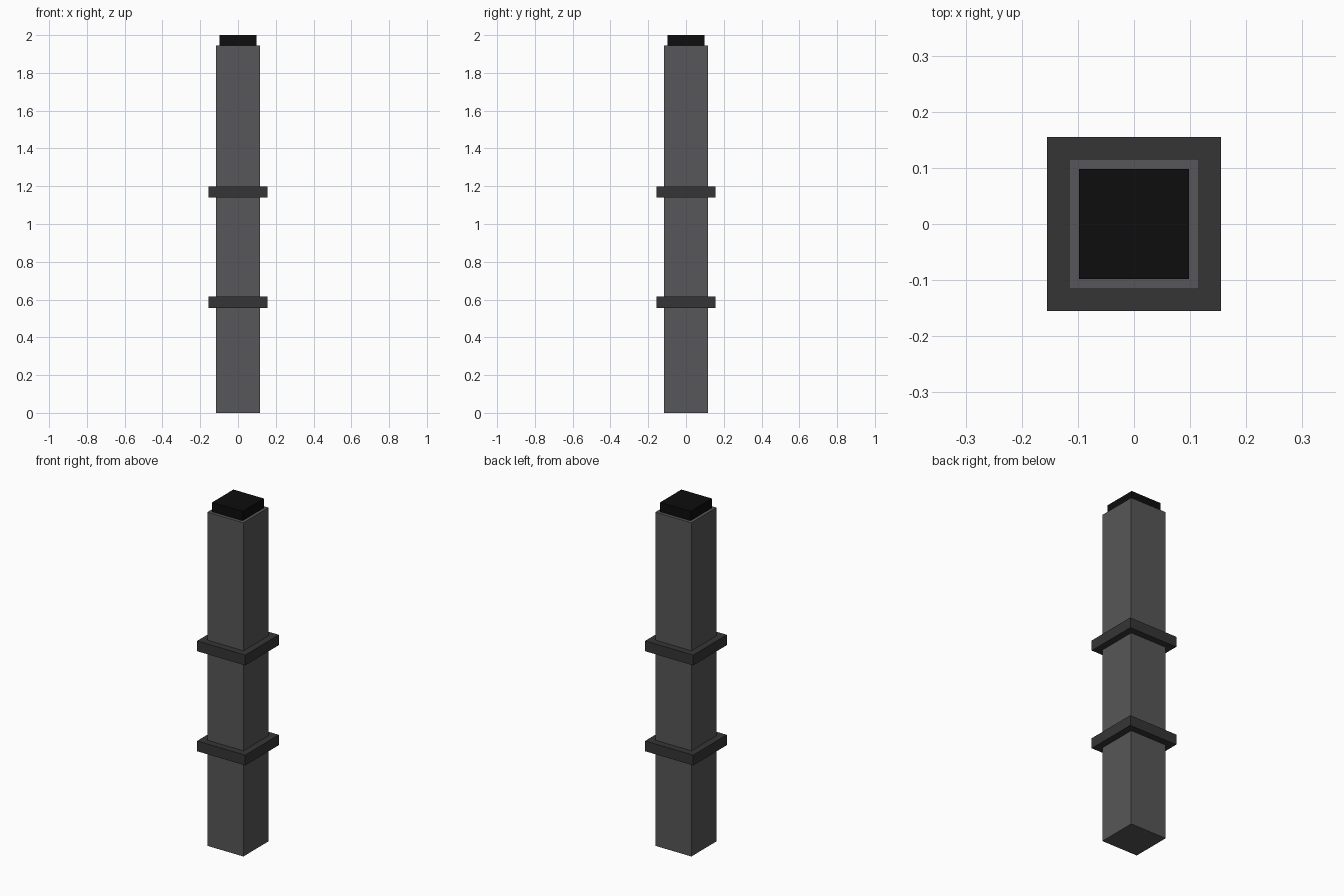
import bpy
import bmesh
from mathutils import Matrix, Vector

default_cube = bpy.data.objects.get("Cube")
if default_cube:
    bpy.data.objects.remove(default_cube, do_unlink=True)


def make_material(name, color):
    mat = bpy.data.materials.new(name)
    mat.use_nodes = True
    mat.diffuse_color = color
    mat.node_tree.nodes["Principled BSDF"].inputs["Base Color"].default_value = color
    return mat


def square_block(name, half_width, bottom, top, mat):
    """Square block centred on the vertical axis."""
    size = Vector((2 * half_width, 2 * half_width, top - bottom))
    bm = bmesh.new()
    bmesh.ops.create_cube(bm, size=1, matrix=Matrix.Diagonal(size).to_4x4())
    mesh = bpy.data.meshes.new(name)
    bm.to_mesh(mesh)
    bm.free()
    mesh.materials.append(mat)
    obj = bpy.data.objects.new(name, mesh)
    obj.location.z = (bottom + top) / 2
    bpy.context.collection.objects.link(obj)
    return obj


shaft_grey = make_material("shaft grey", (0.095, 0.094, 0.098, 1))
band_grey = make_material("dark band grey", (0.036, 0.036, 0.036, 1))
cap_black = make_material("cap black", (0.004, 0.004, 0.004, 1))

# Tall square shaft
square_block("shaft", 0.116, 0, 1.945, shaft_grey)

# Two projecting bands around the shaft
for name, middle in (("lower_band", 0.586), ("upper_band", 1.169)):
    square_block(name, 0.155, middle - 0.03, middle + 0.03, band_grey)

# Small black cap on top
square_block("top_cap", 0.098, 1.945, 2, cap_black)
